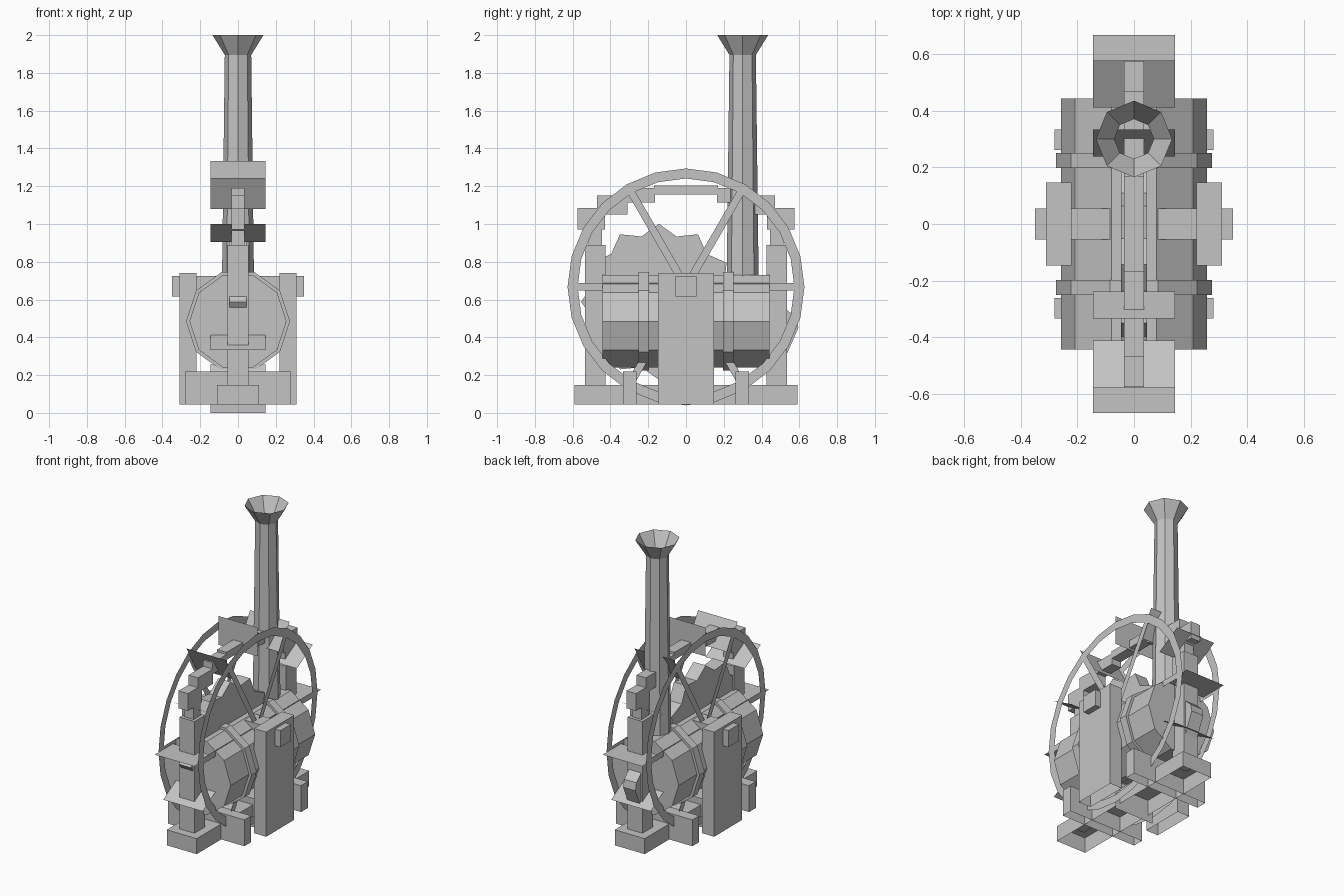
import bpy, bmesh, math
from mathutils import Vector

if "Cube" in bpy.data.objects:
    bpy.data.objects.remove(bpy.data.objects["Cube"])

grey = bpy.data.materials.new("plain grey")
grey.diffuse_color = (0.55, 0.55, 0.55, 1)
grey.use_nodes = True
grey.node_tree.nodes["Principled BSDF"].inputs["Base Color"].default_value = grey.diffuse_color


def finish(name, bm, fix=True):
    if fix:
        bmesh.ops.recalc_face_normals(bm, faces=bm.faces)
    mesh = bpy.data.meshes.new(name)
    bm.to_mesh(mesh)
    bm.free()
    mesh.materials.append(grey)
    ob = bpy.data.objects.new(name, mesh)
    bpy.context.collection.objects.link(ob)
    return ob


def box(name, x, y, z, open_bottom=False):
    bm = bmesh.new()
    bmesh.ops.create_cube(bm, size=1)
    for v in bm.verts:
        for i, (a, b) in enumerate((x, y, z)):
            v.co[i] = a if v.co[i] < 0 else b
    bm.normal_update()
    if open_bottom:
        low = [f for f in bm.faces if f.normal.z < -0.9]
        bmesh.ops.delete(bm, geom=low, context='FACES_ONLY')
    return finish(name, bm, False)


def prism_x(name, pts, half):
    """Extrude a (y, z) outline across x."""
    bm = bmesh.new()
    f = bm.faces.new([bm.verts.new((-half, y, z)) for y, z in pts])
    r = bmesh.ops.extrude_face_region(bm, geom=[f])
    for v in r["geom"]:
        if isinstance(v, bmesh.types.BMVert):
            v.co.x = half
    if f.is_valid is False or len(bm.faces) < len(pts) + 2:
        bm.faces.new([v for v in bm.verts if v.co.x < 0][:len(pts)])
    return finish(name, bm)


def drum(name, r, y0, y1, n=10, z=0.485):
    """Closed cylinder lying along y."""
    bm = bmesh.new()
    rings = [[bm.verts.new((r * math.cos(2 * math.pi * i / n), y,
                            z + r * math.sin(2 * math.pi * i / n))) for i in range(n)]
             for y in (y0, y1)]
    for i in range(n):
        j = (i + 1) % n
        bm.faces.new((rings[0][i], rings[0][j], rings[1][j], rings[1][i]))
    bm.faces.new(rings[0])
    bm.faces.new(rings[1])
    return finish(name, bm)


# Boiler and its bands
drum("boiler", 0.257, -0.443, 0.443)
for s in (-1, 1):
    drum("boiler_band", 0.275, s * 0.224 - 0.027, s * 0.224 + 0.027)

# Chimney: open eight-sided tube with a flared mouth
bm = bmesh.new()
rings = []
for r, z in ((0.085, 0.68), (0.07, 1.895), (0.135, 2.0)):
    rings.append([bm.verts.new((r * math.cos(i * math.pi / 4),
                                0.3 + r * math.sin(i * math.pi / 4), z)) for i in range(8)])
for a, b in zip(rings, rings[1:]):
    for i in range(8):
        j = (i + 1) % 8
        bm.faces.new((a[i], a[j], b[j], b[i]))
finish("chimney", bm, False)

# Base rail, cross beams, side bearing blocks and axle
box("base_rail", (-0.11, 0.11), (-0.59, 0.59), (0.045, 0.148), True)
for s in (-1, 1):
    box("cross_beam", (-0.28, 0.28), (s * 0.297 - 0.036, s * 0.297 + 0.036), (0.045, 0.22), True)
    box("bearing_block", (s * 0.265 - 0.045, s * 0.265 + 0.045), (-0.147, 0.147), (0.045, 0.74), True)
box("axle", (-0.35, 0.35), (-0.055, 0.055), (0.615, 0.725))

# End posts and the stepped arch between them
steps = [(0.425, 0.535, 0.14, 0.89, 0.055), (0.445, 0.515, 0.87, 0.99, 0.035),
         (0.43, 0.575, 0.97, 1.085, 0.035), (0.31, 0.47, 1.05, 1.15, 0.035),
         (0.165, 0.315, 1.115, 1.19, 0.035)]
for s in (-1, 1):
    for k, (a, b, z0, z1, w) in enumerate(steps):
        box("end_post" if k == 0 else "arch_step", (-w, w), sorted((s * a, s * b)), (z0, z1))
box("arch_crown", (-0.035, 0.035), (-0.17, 0.17), (1.155, 1.205))

# Toothed wheel inside, and a small spout on the back post
teeth = []
for i in range(24):
    a = i * math.pi / 12
    r = 0.358 if i % 2 else 0.413
    teeth.append((-0.143 + r * math.sin(a), 0.588 + r * math.cos(a)))
prism_x("toothed_wheel", teeth, 0.045)
prism_x("spout", [(0.52, 0.28), (0.595, 0.45), (0.585, 0.5), (0.52, 0.56)], 0.045)

# Paddle wheel: two flat rims with six spokes each
HUB = 0.667
for s in (-1, 1):
    bm = bmesh.new()
    x = s * 0.145

    def pt(r, a, off=0.0):
        return bm.verts.new((x, r * math.sin(a) + off * math.cos(a),
                             HUB + r * math.cos(a) - off * math.sin(a)))
    outer = [pt(0.627, i * math.pi / 12) for i in range(24)]
    inner = [pt(0.574, i * math.pi / 12) for i in range(24)]
    for i in range(24):
        j = (i + 1) % 24
        bm.faces.new((outer[i], outer[j], inner[j], inner[i]))
    for k in range(6):
        a = math.pi / 6 + k * math.pi / 3
        bm.faces.new((pt(0.0, a, -0.02), pt(0.0, a, 0.02), pt(0.58, a, 0.02), pt(0.58, a, -0.02)))
    finish("wheel_rim", bm, False)

# Twelve thin radial paddles
bm = bmesh.new()
for k in range(12):
    a = k * math.pi / 6
    d = Vector((0, math.sin(a), math.cos(a)))
    c = Vector((0, 0, HUB))
    bm.faces.new([bm.verts.new(c + d * r + Vector((w, 0, 0)))
                  for r, w in ((0.475, -0.145), (0.475, 0.145), (0.667, 0.145), (0.667, -0.145))])
finish("paddles", bm, False)
